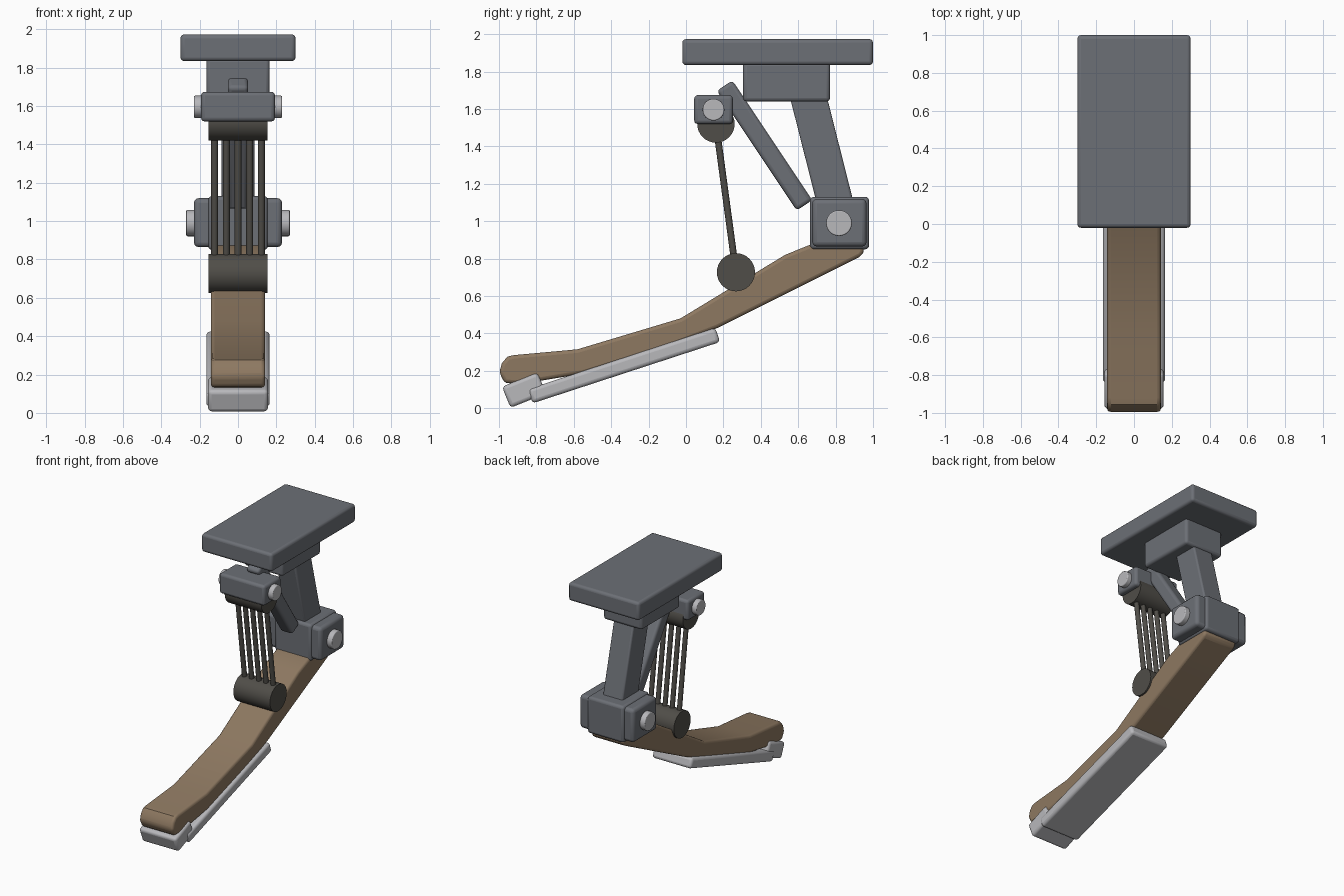
import bpy, bmesh, math
from mathutils import Vector

if "Cube" in bpy.data.objects:
    bpy.data.objects.remove(bpy.data.objects["Cube"])


def material(name, rgb):
    m = bpy.data.materials.new(name)
    m.diffuse_color = (*rgb, 1)
    m.use_nodes = True
    m.node_tree.nodes["Principled BSDF"].inputs["Base Color"].default_value = m.diffuse_color
    return m


STEEL = material("steel", (0.15, 0.16, 0.18))
SILVER = material("silver", (0.48, 0.48, 0.50))
DARK = material("dark_rubber", (0.08, 0.075, 0.065))
TAN = material("tan", (0.27, 0.19, 0.12))


def finish(ob, name, mat, bevel):
    ob.name = name
    ob.data.materials.append(mat)
    if bevel:
        b = ob.modifiers.new("bevel", "BEVEL")
        b.width, b.segments = bevel, 3
        b.limit_method = "ANGLE"
        b.angle_limit = math.radians(40)
    bpy.ops.object.select_all(action="DESELECT")
    ob.select_set(True)
    bpy.context.view_layer.objects.active = ob
    bpy.ops.object.shade_smooth_by_angle(angle=math.radians(35))
    return ob


def box(name, half_x, y, z, size_y, size_z, mat, bevel=0.02, tilt=0):
    """Box centred on x = 0, tilted about the x axis."""
    bpy.ops.mesh.primitive_cube_add(size=1)
    ob = bpy.context.object
    ob.scale = (2 * half_x, size_y, size_z)
    bpy.ops.object.transform_apply(location=False, rotation=False, scale=True)
    ob.location = (0, y, z)
    ob.rotation_euler.x = math.radians(tilt)
    return finish(ob, name, mat, bevel)


def rod(name, a, b, r, mat, bevel=0.0, sides=32):
    a, b = Vector(a), Vector(b)
    bpy.ops.mesh.primitive_cylinder_add(vertices=sides, radius=r, depth=(b - a).length,
                                        location=(a + b) / 2)
    ob = bpy.context.object
    ob.rotation_euler = (b - a).to_track_quat("Z", "Y").to_euler()
    return finish(ob, name, mat, bevel)


def cross_pin(name, half_x, y, z, r, mat, bevel=0.006):
    return rod(name, (-half_x, y, z), (half_x, y, z), r, mat, bevel)


# Mounting plate and block
box("mounting_plate", 0.30, 0.49, 1.904, 1.02, 0.139, STEEL)
box("mounting_block", 0.165, 0.5375, 1.745, 0.465, 0.21, STEEL)

# Rear strut and diagonal brace
box("rear_strut", 0.085, 0.725, 1.385, 0.192, 0.64, STEEL, 0.012, 14.2)
box("diagonal_brace", 0.053, 0.42, 1.405, 0.10, 0.77, STEEL, 0.02, 33.7)

# Knuckle joint with its pin
box("knuckle_core", 0.155, 0.821, 0.99, 0.316, 0.28, STEEL)
box("knuckle_housing", 0.23, 0.82, 0.992, 0.29, 0.255, STEEL, 0.025)
cross_pin("knuckle_pin", 0.27, 0.818, 0.99, 0.069, SILVER)

# Upper damper mount
box("damper_mount", 0.193, 0.147, 1.597, 0.207, 0.155, STEEL)
cross_pin("damper_mount_pin", 0.23, 0.147, 1.596, 0.058, SILVER)

# Rollers joined by five cables
cross_pin("upper_roller", 0.155, 0.16, 1.52, 0.10, DARK, 0)
cross_pin("lower_roller", 0.155, 0.267, 0.727, 0.102, DARK, 0)
for i in range(5):
    x = (i - 2) * 0.061
    rod(f"cable_{i + 1}", (x, 0.16, 1.52), (x, 0.267, 0.727), 0.018, DARK, sides=16)

# Swept arm extruded from its side profile
PROFILE = [(-0.998, 0.19), (-0.985, 0.24), (-0.955, 0.276), (-0.92, 0.284),
           (-0.58, 0.315), (-0.03, 0.48), (0.53, 0.82), (0.69, 0.885),
           (0.93, 0.885), (0.955, 0.85), (0.94, 0.815), (0.17, 0.43),
           (-0.10, 0.325), (-0.55, 0.185), (-0.88, 0.13), (-0.97, 0.135)]
bm = bmesh.new()
face = bm.faces.new([bm.verts.new((-0.142, y, z)) for y, z in PROFILE])
side = bmesh.ops.extrude_face_region(bm, geom=[face])["geom"]
bmesh.ops.translate(bm, vec=(0.284, 0, 0),
                    verts=[g for g in side if isinstance(g, bmesh.types.BMVert)])
bmesh.ops.recalc_face_normals(bm, faces=bm.faces)
mesh = bpy.data.meshes.new("arm")
bm.to_mesh(mesh)
bm.free()
arm = bpy.data.objects.new("arm", mesh)
bpy.context.collection.objects.link(arm)
finish(arm, "arm", TAN, 0.025)

# Sole plate and toe cap under the arm
box("sole_plate", 0.165, -0.332, 0.228, 1.055, 0.08, SILVER, 0.02, 18.1)
box("toe_cap", 0.157, -0.866, 0.097, 0.205, 0.122, SILVER, 0.02, 22)
